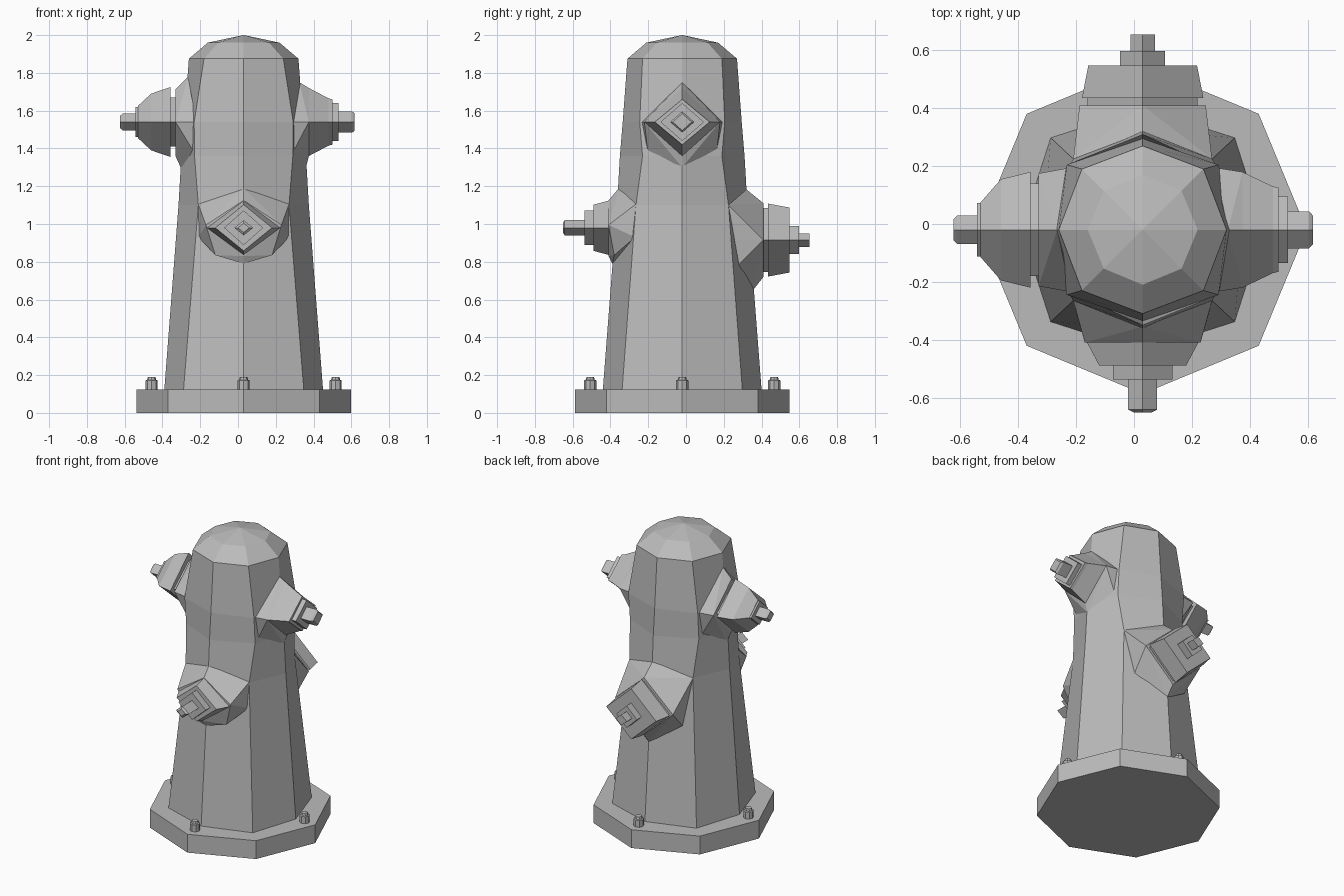
import bpy, bmesh, math
from mathutils import Matrix, Vector

if "Cube" in bpy.data.objects:
    bpy.data.objects.remove(bpy.data.objects["Cube"])

CX, CY = 0.03, -0.02
paint = bpy.data.materials.new("plain_grey")
paint.diffuse_color = (0.5, 0.5, 0.5, 1)
paint.use_nodes = True
paint.node_tree.nodes["Principled BSDF"].inputs["Base Color"].default_value = paint.diffuse_color


def finish(name, bm, matrix=None):
    bmesh.ops.recalc_face_normals(bm, faces=bm.faces)
    me = bpy.data.meshes.new(name)
    bm.to_mesh(me)
    bm.free()
    me.materials.append(paint)
    ob = bpy.data.objects.new(name, me)
    bpy.context.collection.objects.link(ob)
    ob.matrix_world = matrix or Matrix.Translation((CX, CY, 0))
    return ob


def loft(name, rings, matrix=None):
    """Skin a stack of equal-sized point rings and close both ends."""
    bm = bmesh.new()
    rows = [[bm.verts.new(p) for p in ring] for ring in rings]
    n = len(rows[0])
    for a, b in zip(rows, rows[1:]):
        for i in range(n):
            j = (i + 1) % n
            bm.faces.new((a[i], a[j], b[j], b[i]))
    bm.faces.new(rows[0])
    bm.faces.new(rows[-1])
    return finish(name, bm, matrix)


def hull(name, points, matrix):
    bm = bmesh.new()
    for u, v, w in points:
        for s in ((1, -1) if v else (1,)):
            bm.verts.new((u, s * v, w))
    res = bmesh.ops.convex_hull(bm, input=bm.verts)
    junk = [g for g in res["geom_interior"] if isinstance(g, bmesh.types.BMVert)]
    bmesh.ops.delete(bm, geom=junk, context='VERTS')
    return finish(name, bm, matrix)


def octagon(z, axis, dx, dy):
    return [(axis, 0, z), (dx, dy, z), (0, axis, z), (-dx, dy, z),
            (-axis, 0, z), (-dx, -dy, z), (0, -axis, z), (dx, -dy, z)]


def regular(z, r):
    d = r * math.sqrt(0.5)
    return octagon(z, r, d, d)


def port(angle, z):
    """Frame whose local x points outwards from the barrel."""
    return Matrix.Translation((CX, CY, z)) @ Matrix.Rotation(math.radians(angle), 4, 'Z')


def diamond(name, profile, frame):
    """Four-sided spout part: (outward distance, half width, half height)."""
    loft(name, [[(u, a, 0), (u, 0, b), (u, -a, 0), (u, 0, -b)]
                for u, a, b in profile], frame)


# Ground flange and its four bolts
loft("base_plate", [regular(0, 0.567), regular(0.125, 0.567)])
for k in range(4):
    a = k * math.pi / 2
    m = Matrix.Translation((CX + 0.487 * math.cos(a), CY + 0.487 * math.sin(a), 0))
    loft("base_bolt", [regular(0.12, 0.032), regular(0.172, 0.032),
                       regular(0.175, 0.024), regular(0.19, 0.02)], m)

# Tapering barrel and domed bonnet
loft("barrel", [octagon(0.125, 0.42, 0.318, 0.318), octagon(1.1, 0.345, 0.24, 0.245),
                octagon(1.36, 0.33, 0.26, 0.21), octagon(1.54, 0.315, 0.262, 0.225),
                octagon(1.875, 0.29, 0.21, 0.21)])
loft("bonnet", [octagon(1.875, 0.29, 0.21, 0.21), regular(1.96, 0.19), regular(2.0, 0.002)])

# Right outlet
right = port(0, 1.54)
hull("right_shoulder", [(0.25, 0.215, 0), (0.25, 0.18, -0.18), (0.295, 0, 0.21),
                        (0.33, 0, -0.24), (0.345, 0.2, 0), (0.345, 0, 0.18),
                        (0.345, 0, -0.182)], right)
diamond("right_cap", [(0.345, 0.2, 0.18), (0.45, 0.15, 0.125), (0.47, 0.145, 0.12)], right)
diamond("right_flange", [(0.465, 0.115, 0.1), (0.502, 0.115, 0.1)], right)
diamond("right_nut", [(0.5, 0.064, 0.056), (0.575, 0.064, 0.056), (0.588, 0.05, 0.045)], right)

# Left outlet
left = port(180, 1.54)
hull("left_shoulder", [(0.25, 0.215, 0), (0.25, 0.18, -0.18), (0.295, 0, 0.24),
                       (0.325, 0, -0.26), (0.36, 0.195, 0), (0.36, 0, 0.175),
                       (0.36, 0, -0.182)], left)
diamond("left_neck", [(0.35, 0.16, 0.13), (0.4, 0.16, 0.13)], left)
diamond("left_cap", [(0.388, 0.2, 0.185), (0.49, 0.175, 0.15), (0.56, 0.095, 0.085)], left)
diamond("left_flange", [(0.553, 0.092, 0.08), (0.572, 0.092, 0.08)], left)
diamond("left_nut", [(0.57, 0.05, 0.044), (0.64, 0.05, 0.044), (0.654, 0.036, 0.033)], left)

# Front outlet
front = port(-90, 0.98)
hull("front_shoulder", [(0.245, 0.24, 0.125), (0.335, 0, 0.21), (0.36, 0.15, -0.145),
                        (0.37, 0, -0.19), (0.25, 0.24, -0.05), (0.39, 0.2, 0.015),
                        (0.39, 0, 0.145), (0.39, 0, -0.15)], front)
diamond("front_cap", [(0.385, 0.195, 0.145), (0.47, 0.15, 0.122)], front)
diamond("front_flange", [(0.465, 0.103, 0.092), (0.518, 0.103, 0.092)], front)
diamond("front_nut", [(0.515, 0.05, 0.04), (0.622, 0.05, 0.04), (0.632, 0.03, 0.025)], front)

# Back outlet
back = port(90, 0.915)
hull("back_shoulder", [(0.245, 0.24, 0.185), (0.325, 0, 0.28), (0.29, 0.218, 0),
                       (0.3, 0.2, -0.13), (0.375, 0, -0.265), (0.43, 0.218, 0),
                       (0.43, 0, 0.195), (0.43, 0, -0.195)], back)
diamond("back_neck", [(0.42, 0.19, 0.17), (0.46, 0.19, 0.17)], back)
diamond("back_cap", [(0.455, 0.21, 0.193), (0.568, 0.188, 0.172)], back)
diamond("back_flange", [(0.56, 0.078, 0.075), (0.618, 0.078, 0.075)], back)
diamond("back_nut", [(0.61, 0.042, 0.036), (0.675, 0.042, 0.036)], back)
